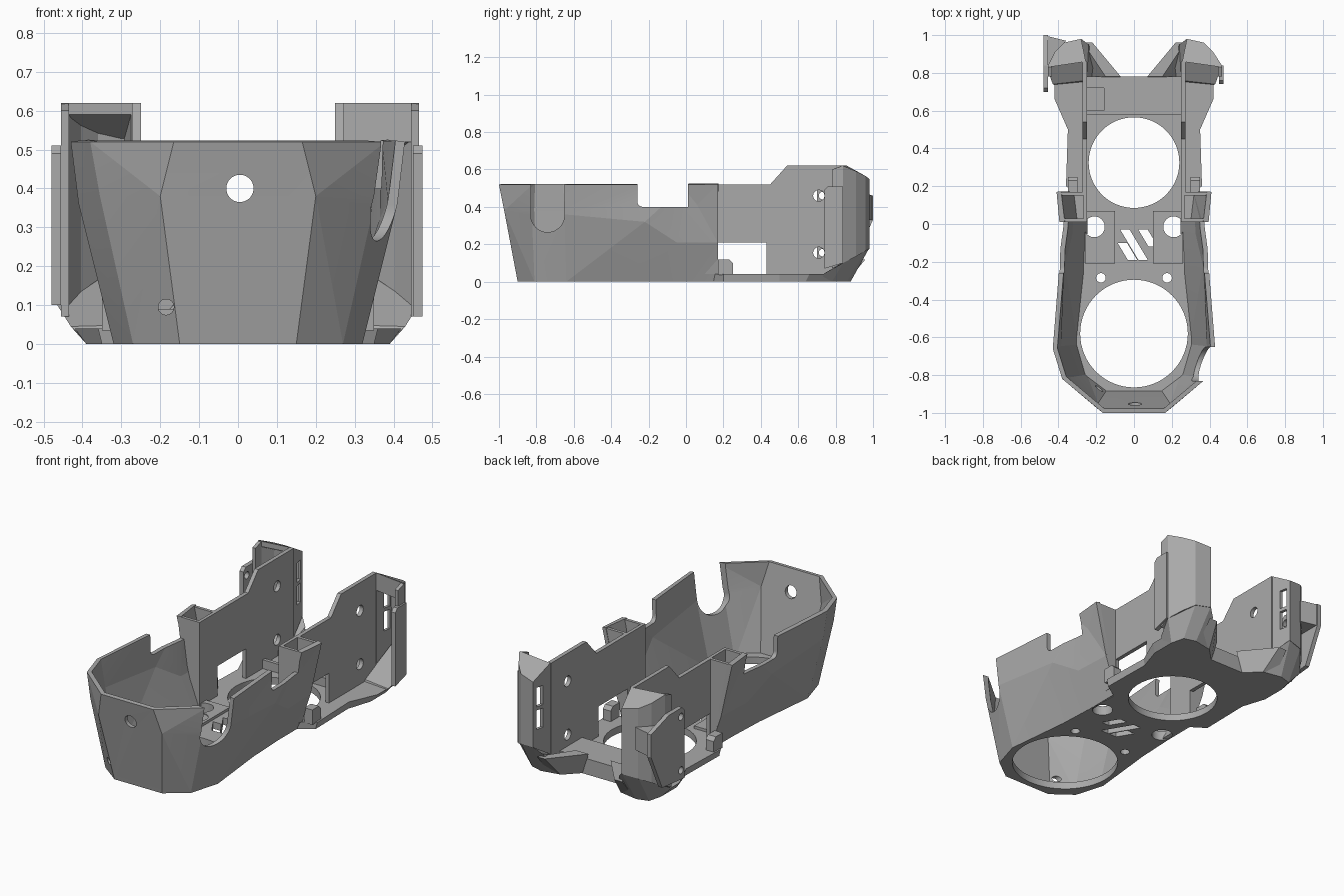
import bpy, bmesh, math
from mathutils import Matrix

if "Cube" in bpy.data.objects:
    bpy.data.objects.remove(bpy.data.objects["Cube"])

GREY = (0.4, 0.4, 0.4, 1)
mat = bpy.data.materials.new("plain grey")
mat.use_nodes = True
mat.diffuse_color = GREY
mat.node_tree.nodes["Principled BSDF"].inputs["Base Color"].default_value = GREY


def finish(name, bm, closed=True):
    if closed:
        bmesh.ops.recalc_face_normals(bm, faces=bm.faces)
    me = bpy.data.meshes.new(name)
    bm.to_mesh(me)
    bm.free()
    me.materials.append(mat)
    ob = bpy.data.objects.new(name, me)
    bpy.context.collection.objects.link(ob)
    return ob


def loft(name, rings):
    """Closed solid through rings of 3D points."""
    bm = bmesh.new()
    vs = [[bm.verts.new(p) for p in r] for r in rings]
    n = len(rings[0])
    for a, b in zip(vs, vs[1:]):
        for i in range(n):
            j = (i + 1) % n
            bm.faces.new((a[i], a[j], b[j], b[i]))
    bm.faces.new(vs[0][::-1])
    bm.faces.new(vs[-1])
    return finish(name, bm)


def strip(name, rings, thick):
    """Open faceted wall through rings, thickened inward."""
    bm = bmesh.new()
    vs = [[bm.verts.new(p) for p in r] for r in rings]
    for a, b in zip(vs, vs[1:]):
        for i in range(len(a) - 1):
            bm.faces.new((a[i], b[i], b[i + 1], a[i + 1]))
    bmesh.ops.triangulate(bm, faces=bm.faces, quad_method="SHORT_EDGE")
    ob = finish(name, bm, False)
    mod = ob.modifiers.new("wall", "SOLIDIFY")
    mod.thickness, mod.offset = thick, -1
    apply(ob, mod)
    return ob


def apply(ob, mod):
    bpy.context.view_layer.objects.active = ob
    bpy.ops.object.modifier_apply(modifier=mod.name)


def at(pts, z):
    """Lift a flat outline to one height, or to a list of heights."""
    zs = z if isinstance(z, (list, tuple)) else [z] * len(pts)
    return [(x, y, h) for (x, y), h in zip(pts, zs)]


def prism(name, pts, z0, z1):
    return loft(name, [at(pts, z0), at(pts, z1)])


def box(name, x0, x1, y0, y1, z0, z1):
    return prism(name, [(x0, y0), (x1, y0), (x1, y1), (x0, y1)], z0, z1)


def rod(x, y, z, r, length, axis="Z"):
    bm = bmesh.new()
    turn = {"X": Matrix.Rotation(math.pi / 2, 4, "Y"),
            "Y": Matrix.Rotation(math.pi / 2, 4, "X"), "Z": Matrix()}[axis]
    bmesh.ops.create_cone(bm, cap_ends=True, segments=64, radius1=r, radius2=r,
                          depth=length, matrix=Matrix.Translation((x, y, z)) @ turn)
    return finish("cutter", bm)


def cut(ob, *cutters):
    for c in cutters:
        c.hide_render = True
        mod = ob.modifiers.new("cut", "BOOLEAN")
        mod.operation, mod.solver, mod.object = "DIFFERENCE", "EXACT", c
        apply(ob, mod)
        bpy.data.objects.remove(c)


def both(half):
    """Half outline on +x, front to back, completed on -x."""
    return half[::-1] + [(-p[0], *p[1:]) for p in half]


def flip(pts, s):
    return [(s * p[0], *p[1:]) for p in pts]


# Floor plate with the two fan openings, screw holes and vents
front = [(.15, -.9), (.27, -.81), (.32, -.64), (.28, -.26), (.26, .14)]
low = front + [(.35, .2), (.345, .5), (.39, .64), (.39, .78), (.2, .78)]
high = front + [(.36, .2), (.35, .5), (.42, .66), (.42, .78), (.2, .78)]
plate = loft("floor_plate", [at(both(low), 0), at(both(high), .04)])
cut(plate, rod(0, -.58, 0, .285, .3), rod(0, .325, 0, .24, .3))
for s in (1, -1):
    cut(plate, rod(s * .21, -.015, 0, .055, .3), rod(s * .175, -.285, 0, .025, .3))
for x, top, bottom in ((-.06, -.1, -.19), (-.025, -.03, -.19), (.05, -.03, -.12)):
    d = (top - bottom) * .3
    cut(plate, prism("cutter", [(x - d, top), (x - d + .05, top),
                                (x + d + .05, bottom), (x + d, bottom)], -.1, .1))

# Faceted front tub wall
foot = at(front[:-1] + [(.27, -.03), (.27, .17)], 0)
mid = [(.2, -.972, .38), (.355, -.825, .38), (.41, -.65, .36), (.39, -.22, .32),
       (.35, -.05, .21), (.34, .17, .21)]
rim = at([(.165, -1), (.38, -.82), (.43, -.66), (.395, -.22), (.39, 0), (.41, .17)], .52)
tub = strip("front_tub", [both(foot), both(mid), both(rim)], .025)
cut(tub, box("cutter", -.6, .6, -.23, .01, .4, .7),
    box("cutter", -.6, .6, -.26, -.2, .43, .7), rod(0, -.23, .43, .03, 1.2, "X"),
    rod(.005, -.95, .4, .035, .3, "Y"), rod(-.185, -.9, .095, .02, .3, "Y"),
    rod(.4, -.74, .355, .09, .25, "X"),
    box("cutter", .27, .6, -.83, -.65, .355, .7))

# Raised cross bar behind the rear opening
bar = box("rear_cross_bar", -.25, .25, .58, .78, .04, .09)
cut(bar, box("cutter", -.25, -.16, .6, .72, .06, .2))

for s, side in ((1, "left"), (-1, "right")):
    # Hollow corner post
    def post_ring(z, inset):
        out = .28 + .13 * z / .52 - inset
        return at(flip([(.25 + inset, .01 + inset), (out - .015, .01 + inset),
                        (out, .17 - inset), (.25 + inset, .17 - inset)], s), z)
    post = loft(side + "_post", [post_ring(.04, 0), post_ring(.52, 0)])
    cut(post, loft("cutter", [post_ring(.22, .018), post_ring(.6, .018)]))

    # Screw pad beside the vents
    pad = box(side + "_screw_pad", s * .1, s * .26, -.21, .07, .04, .055)
    cut(pad, rod(s * .21, -.015, 0, .055, .3), rod(s * .165, -.12, .06, .05, .02))

    # Upright side panel with window and screw holes
    outline = [(.16, .03), (.16, .52), (.45, .52), (.54, .62), (.86, .62), (.86, .03)]
    panel = loft(side + "_side_panel", [[(s * x, y, z) for y, z in outline]
                                        for x in (.25, .273)])
    cut(panel, box("cutter", s * .1, s * .4, .172, .43, .04, .21),
        rod(s * .26, .71, .46, .03, .2, "X"), rod(s * .26, .71, .155, .03, .2, "X"))

    # Rounded stop block beside the window
    stop = [(.17, .035), (.25, .035), (.25, .1), (.23, .12), (.17, .12)]
    loft(side + "_stop_block", [[(s * x, y, z) for y, z in stop] for x in (.3, .35)])

    # Chamfered foot of the rear pillar, rising towards the back
    loft(side + "_pillar_foot", [
        at(flip([(.2, .76), (.2, .86), (.3, .88), (.37, .86), (.39, .78), (.38, .72)], s), 0),
        at(flip([(.25, .76), (.24, .95), (.28, .98), (.37, .96), (.465, .84), (.43, .74)], s),
           [.05, .14, .18, .17, .1, .045])])
    # Slanted inner arm
    loft(side + "_inner_arm", [
        at(flip([(.1, .77), (.19, .86), (.27, .86), (.25, .77)], s), 0),
        at(flip([(.07, .78), (.22, .96), (.27, .96), (.15, .78)], s), .12)])

    # Thin wrapped pillar wall, open to the front
    wide = .465 if s > 0 else .455
    path = flip([(wide, .78), (wide, .84), (.42, .91), (.37, .96), (.28, .98), (.255, .86)], s)
    tops = [.6, .62, .59, .565, .55, .62]
    rings = [at(path, [.07, .1, .135, .165, .175, .1]), at(path, tops)]
    if s < 0:
        rings = [r[::-1] for r in rings]
    pillar = strip(side + "_pillar", [r[::-1] for r in rings], .02)

    # Sloped cap closing the pillar
    depth = .1 if s > 0 else .03
    cap = at([(s * wide, .83)] + path[1:], [.62] + tops[1:])
    lid = loft(side + "_pillar_cap", [[(x, y, z - depth) for x, y, z in cap], cap])

    # Upright slots through the inner face
    for a in (.27, .4):
        for part in (pillar, lid):
            cut(part, box("cutter", s * .2, s * .32, .91, .955, a, a + .11))

# Outer mounting ear and the larger screw plate on the other side
ear = [(.74, .07), (.74, .49), (.76, .51), (.84, .51), (.84, .1)]
loft("left_ear", [[(x, y, z) for y, z in ear] for x in (.45, .475)])
flange = [(.7, .1), (.7, .49), (.72, .51), (.84, .51), (1, .46), (1, .33), (.9, .12)]
screw_plate = loft("right_screw_plate", [[(x, y, z) for y, z in flange] for x in (-.455, -.48)])
cut(screw_plate, *[rod(-.47, .73, z, .02, .1, "X") for z in (.46, .155)])

# Corner gusset behind the screw plate
prism("corner_gusset", [(-.48, 1), (-.36, .97), (-.45, .84), (-.48, .84)], .33, .46)

# Keep facets crisp and round holes smooth
bpy.ops.object.select_all(action="DESELECT")
for ob in bpy.context.collection.objects:
    if ob.type == "MESH":
        ob.select_set(True)
        bpy.context.view_layer.objects.active = ob
bpy.ops.object.shade_smooth_by_angle(angle=math.radians(6))
